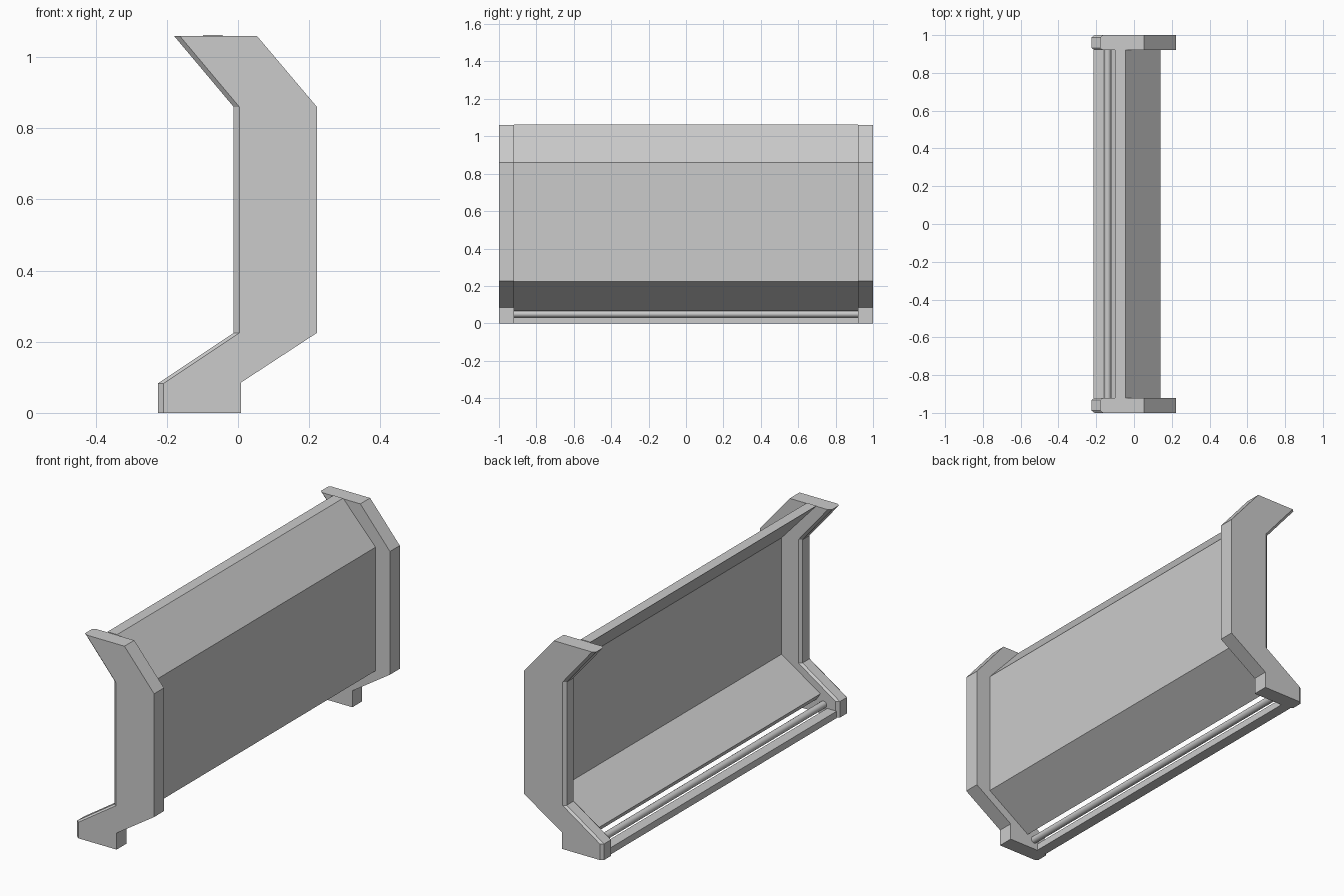
import bpy, bmesh, math

if "Cube" in bpy.data.objects:
    bpy.data.objects.remove(bpy.data.objects["Cube"])


def loft(name, sections):
    """Closed solid through equal-length rings of 3D points."""
    bm = bmesh.new()
    rings = [[bm.verts.new(p) for p in s] for s in sections]
    n = len(rings[0])
    for a, b in zip(rings, rings[1:]):
        for i in range(n):
            j = (i + 1) % n
            bm.faces.new((a[i], a[j], b[j], b[i]))
    bm.faces.new(rings[0])
    bm.faces.new(rings[-1])
    bmesh.ops.recalc_face_normals(bm, faces=bm.faces)
    mesh = bpy.data.meshes.new(name)
    bm.to_mesh(mesh)
    bm.free()
    ob = bpy.data.objects.new(name, mesh)
    bpy.context.collection.objects.link(ob)
    return ob


def extrude(name, profile, half):
    return loft(name, [[(x, y, z) for x, z in profile] for y in (-half, half)])


# End frames: thick bent profile, chamfered along the hollow (-x) edge
outer = [(0.008, 0), (0.008, 0.085), (0.222, 0.225), (0.222, 0.86), (0.053, 1.06)]
inner = [(-0.18, 1.06), (-0.012, 0.86), (-0.012, 0.225), (-0.225, 0.083), (-0.225, 0)]


def frame_ring(y, chamfer):
    return [(x, y, z) for x, z in outer] + [(x + chamfer, y, z) for x, z in inner]


for side, label in ((-1, "front"), (1, "back")):
    loft(label + "_end_frame", [frame_ring(side * y, c) for y, c in
                                ((1.0, 0.016), (0.988, 0), (0.932, 0), (0.92, 0.016))])

# Bent panel of even thickness between the frames
extrude("bent_panel", [(-0.10, 0.066), (0.14, 0.223), (0.14, 0.86), (-0.045, 1.063),
                       (-0.10, 1.063), (0.099, 0.845), (0.099, 0.245), (-0.122, 0.10)], 0.92)

# Bottom rail
extrude("bottom_rail", [(-0.215, 0), (-0.16, 0), (-0.16, 0.035), (-0.215, 0.035)], 0.92)

# Round rod between rail and panel
rod = extrude("round_rod", [(-0.14 + 0.018 * math.cos(math.tau * i / 16),
                             0.05 + 0.018 * math.sin(math.tau * i / 16)) for i in range(16)], 0.92)
bpy.context.view_layer.objects.active = rod
rod.select_set(True)
bpy.ops.object.shade_smooth_by_angle(angle=math.radians(35))
